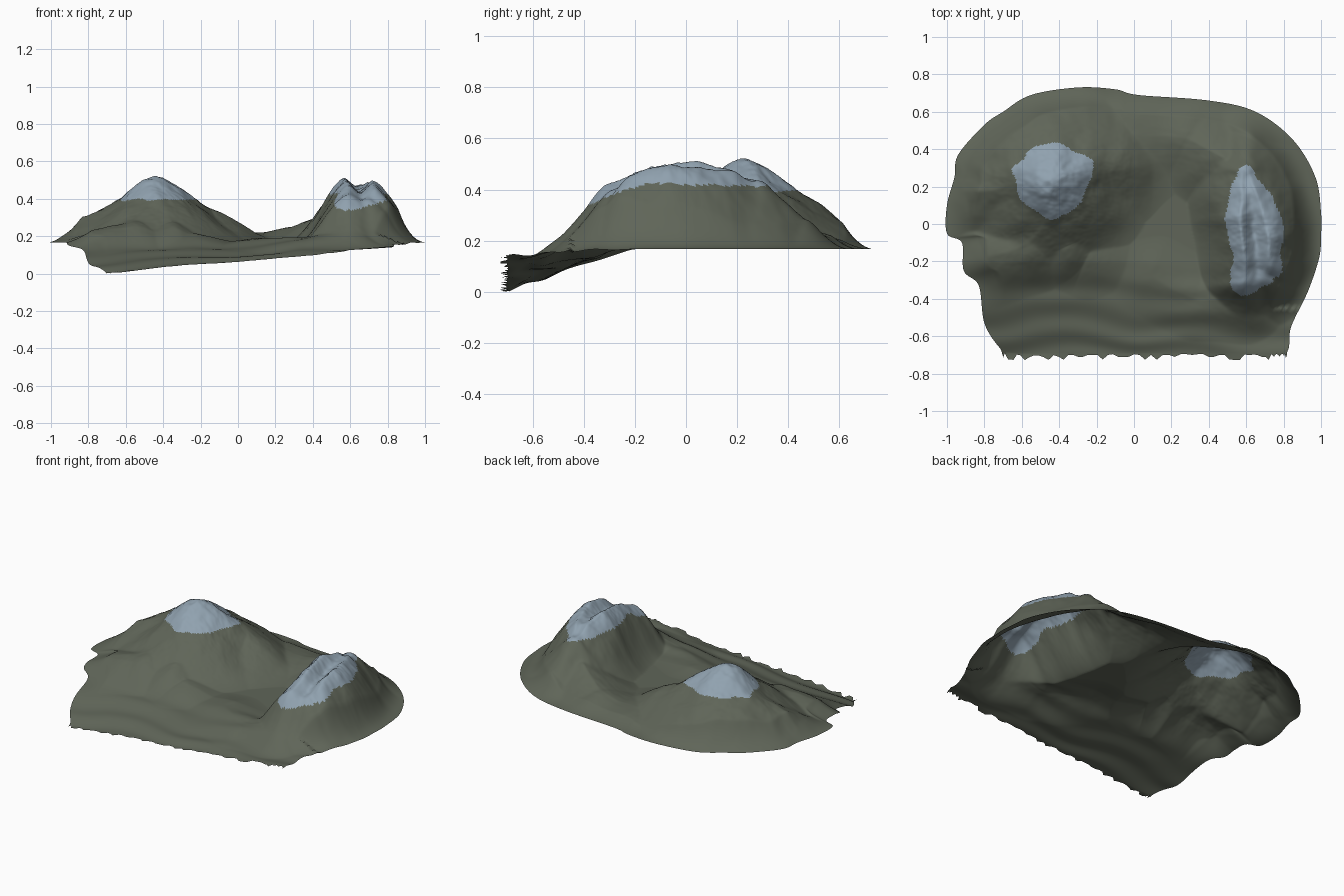
import bpy, bmesh, math, random
from mathutils import Vector, noise

random.seed(4)
cube = bpy.data.objects.get("Cube")
if cube:
    bpy.data.objects.remove(cube)


def material(name, rgb):
    m = bpy.data.materials.new(name)
    m.use_nodes = True
    m.diffuse_color = (*rgb, 1)
    m.node_tree.nodes["Principled BSDF"].inputs["Base Color"].default_value = (*rgb, 1)
    return m


def clamp(v):
    return max(0.0, min(1.0, v))


# Outline of the land, counter-clockwise from the east shore
outline = [(1, .06), (.97, .25), (.85, .45), (.65, .6), (.4, .66), (.02, .69), (-.1, .72),
           (-.3, .73), (-.55, .69), (-.7, .6), (-.8, .53), (-.94, .37), (-.96, .25), (-1, .1),
           (-1, -.05), (-.92, -.1), (-.91, -.25), (-.83, -.33), (-.8, -.53), (-.72, -.66),
           (-.66, -.7), (-.35, -.7), (0, -.7), (.4, -.7), (.72, -.7), (.82, -.68), (.84, -.55),
           (.93, -.36), (.99, -.18), (1, -.06)]

# Ridges: width, then crest points of x, y, height above the plain
ridges = [
    (.54, (-.46, .27, .32), (-.44, .23, .34)),
    (.42, (-.62, .3, .23), (-.45, .26, .32), (-.31, .31, .25)),
    (.32, (-.45, .24, .31), (-.66, .2, .19), (-.9, .18, .11)),
    (.28, (-.45, .24, .31), (-.43, .04, .22), (-.56, -.1, .12), (-.78, -.18, .06)),
    (.24, (-.43, .04, .2), (-.36, -.12, .11), (-.24, -.18, .05)),
    (.36, (-.45, .25, .31), (-.28, .28, .265), (-.16, .31, .18), (.02, .46, .06)),
    (.28, (-.1, .36, .11), (0, .48, .055), (.15, .48, .055), (.3, .46, .085), (.46, .36, .16)),
    (.26, (.6, -.31, .27), (.58, -.1, .335), (.57, .05, .345), (.56, .26, .275), (.59, .36, .21),
     (.62, .46, .12)),
    (.3, (.6, .28, .27), (.66, .12, .31), (.73, -.08, .335), (.73, -.18, .31), (.7, -.26, .25)),
    (.22, (.63, -.29, .22), (.6, -.42, .1), (.36, -.42, .05), (.1, -.28, .03)),
]


def ridge_height(p, width, crest):
    best = 0.0
    for a, b in zip(crest, crest[1:]):
        start, step = Vector(a[:2]), Vector(b[:2]) - Vector(a[:2])
        s = clamp((p - start).dot(step) / step.length_squared)
        q = clamp((p - start - step * s).length / width)
        fall = (1 - q + (1 + math.cos(math.pi * q)) / 2) / 2
        best = max(best, (a[2] + (b[2] - a[2]) * s) * fall)
    return best


def land_height(x, y, t):
    # Bend positions slightly so crests and gullies wander
    bend = noise.noise_vector(Vector((x * 4, y * 4, 1))) * .03
    p = Vector((x + bend.x, y + bend.y))
    hill = sum(ridge_height(p, w, c) ** 12 for w, *c in ridges) ** (1 / 12)
    rough = noise.fractal(Vector((x * 7, y * 7, 3)), 1, 2, 4)
    hill *= 1 + .06 * rough
    # The front apron slopes down and is folded in soft bands
    slope = clamp((-.2 - y) / .5) ** 1.15
    base = .182 + (.09 * x - .1) * slope
    band = math.sin(y * 38 + x * 3 + 4 * noise.noise(Vector((x * 2, y * 3, 5))))
    base += .005 * band * clamp(slope * 3)
    rim = 1 if y < -.45 else clamp((1 - t) * 7)
    return base + hill * rim


def spline(points, per_segment):
    n, result = len(points), []
    for i in range(n):
        a, b, c, d = (Vector(points[(i + k) % n]) for k in (-1, 0, 1, 2))
        for j in range(per_segment):
            u = j / per_segment
            result.append(b + (c - a) * (.5 * u) + (2 * a - 5 * b + 4 * c - d) * (.5 * u * u)
                          + (3 * b - a - 3 * c + d) * (.5 * u ** 3))
    return result


# Land sheet, built as rings shrinking towards the middle
shore = spline(outline, 13)
rings = 110
bm = bmesh.new()
rows = []
for r in range(1, rings + 1):
    t = r / rings
    row = []
    for p in shore:
        x, y = p * t
        # Only the outermost ring has the ragged front edge
        if r == rings and p.y < -.685:
            y += random.choice((-.025, -.01, 0, .004))
        row.append(bm.verts.new((x, y, land_height(x, y, t))))
    rows.append(row)
n = len(shore)
middle = bm.verts.new((0, 0, land_height(0, 0, 0)))
for i in range(n):
    bm.faces.new((middle, rows[0][i], rows[0][(i + 1) % n]))
for low, high in zip(rows, rows[1:]):
    for i in range(n):
        j = (i + 1) % n
        bm.faces.new((low[i], high[i], high[j], low[j]))

# Drop the sheet onto the ground
lowest = min(v.co.z for v in bm.verts)
for v in bm.verts:
    v.co.z -= lowest

# Ice caps on the summits
for f in bm.faces:
    c = f.calc_center_median()
    line = .395 + .015 * noise.noise(c * 10)
    if c.x > 0:
        line += .025 + .4 * min(0, c.y + .18)
    f.material_index = int(c.z > line)
    f.smooth = True

mesh = bpy.data.meshes.new("mountain_land")
bm.to_mesh(mesh)
bm.free()
mesh.materials.append(material("moss_green", (.115, .13, .098)))
mesh.materials.append(material("ice_blue", (.28, .36, .43)))
land = bpy.data.objects.new("mountain_land", mesh)
bpy.context.collection.objects.link(land)
